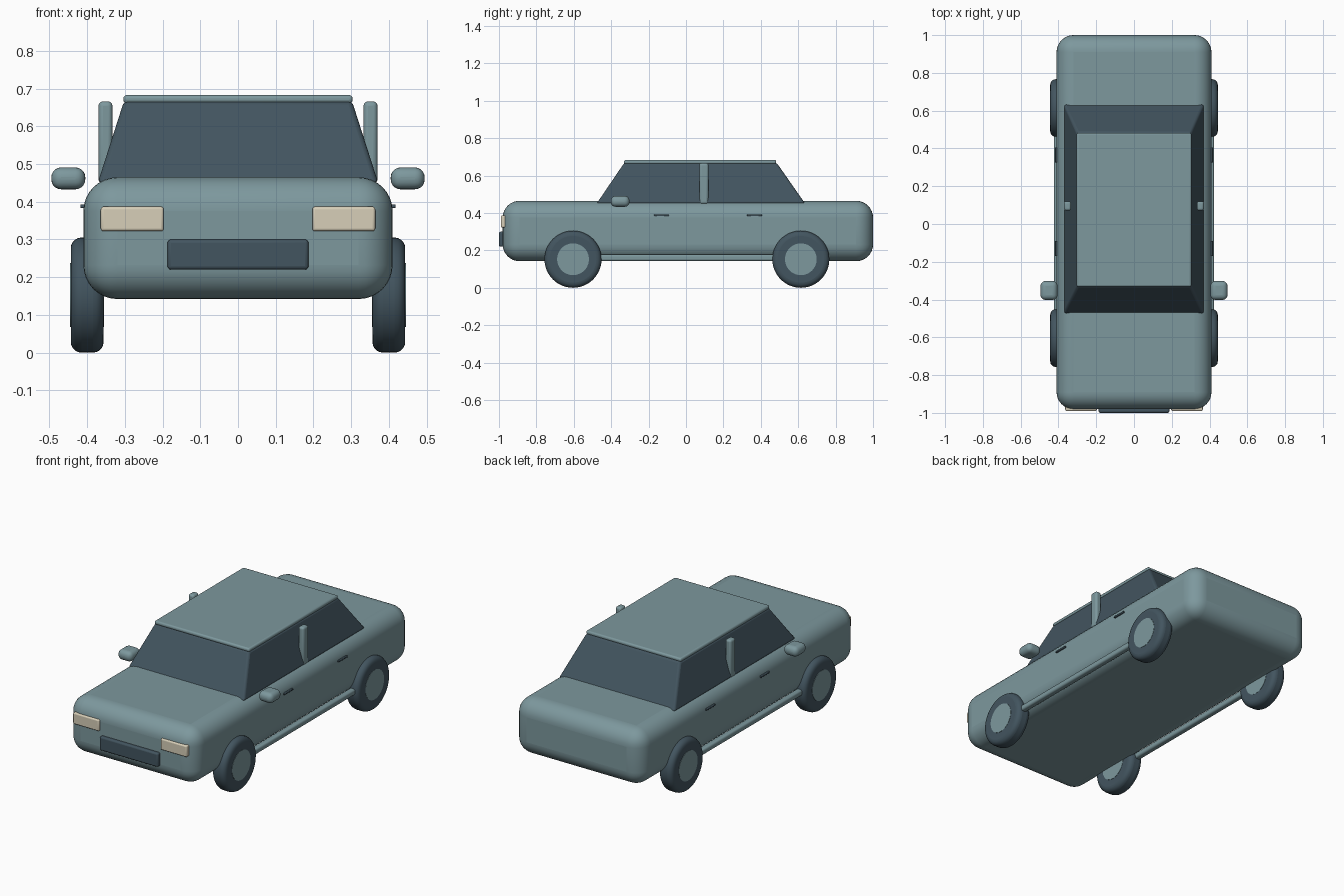
import bpy, bmesh, math
from mathutils import Matrix

if "Cube" in bpy.data.objects:
    bpy.data.objects.remove(bpy.data.objects["Cube"])


def material(name, rgb):
    m = bpy.data.materials.new(name)
    m.diffuse_color = (*rgb, 1)
    m.use_nodes = True
    m.node_tree.nodes["Principled BSDF"].inputs["Base Color"].default_value = m.diffuse_color
    return m


PAINT = material("grey_blue_paint", (0.205, 0.315, 0.34))
DARK = material("dark_glass_and_rubber", (0.055, 0.09, 0.115))
LAMP = material("cream_lamp", (0.68, 0.62, 0.48))


def finish(name, bm, mat, bevel, segments):
    mesh = bpy.data.meshes.new(name)
    bmesh.ops.recalc_face_normals(bm, faces=bm.faces)
    bm.to_mesh(mesh)
    bm.free()
    mesh.materials.append(mat)
    ob = bpy.data.objects.new(name, mesh)
    bpy.context.collection.objects.link(ob)
    if bevel:
        mod = ob.modifiers.new("rounding", 'BEVEL')
        mod.width, mod.segments = bevel, segments
        mod.limit_method, mod.angle_limit = 'ANGLE', math.radians(30)
    bpy.ops.object.select_all(action='DESELECT')
    ob.select_set(True)
    bpy.context.view_layer.objects.active = ob
    bpy.ops.object.shade_smooth_by_angle(angle=math.radians(35))
    return ob


def box(name, x, y, z, mat, bevel=0.0, segments=4, top=None):
    """Rounded box from ranges; top = (x range, y range) makes it taper."""
    bm = bmesh.new()
    bmesh.ops.create_cube(bm, size=1)
    for v in bm.verts:
        hi = v.co.z > 0
        xr, yr = top if (top and hi) else (x, y)
        v.co = (xr[v.co.x > 0], yr[v.co.y > 0], z[hi])
    return finish(name, bm, mat, bevel, segments)


def disc(name, x, y, z, radius, width, mat, bevel=0.0):
    bm = bmesh.new()
    bmesh.ops.create_cone(bm, cap_ends=True, segments=48, radius1=radius,
                          radius2=radius, depth=width)
    bm.transform(Matrix.Translation((x, y, z)) @ Matrix.Rotation(math.pi / 2, 4, 'Y'))
    return finish(name, bm, mat, bevel, 5)


# Body, cabin glass and roof
box("body", (-0.41, 0.41), (-0.98, 1.0), (0.142, 0.465), PAINT, 0.09, 8)
box("cabin_glass", (-0.372, 0.372), (-0.478, 0.637), (0.45, 0.668), DARK, 0.012, 3,
    top=((-0.302, 0.302), (-0.33, 0.485)))
box("roof", (-0.304, 0.304), (-0.332, 0.482), (0.661, 0.683), PAINT, 0.009, 3)

# Front grille
box("grille", (-0.187, 0.187), (-1.0, -0.96), (0.22, 0.30), DARK, 0.009, 3)

for s, side in ((-1, "left"), (1, "right")):
    def span(a, b):
        return tuple(sorted((s * a, s * b)))

    # Lamps, door pillars, mirrors and sills
    box("headlight_" + side, span(0.197, 0.364), (-0.99, -0.95), (0.322, 0.387), LAMP, 0.007, 3)
    box("door_pillar_" + side, span(0.333, 0.37), (0.071, 0.12), (0.448, 0.666), PAINT, 0.012, 4)
    box("mirror_" + side, span(0.405, 0.495), (-0.402, -0.302), (0.433, 0.491), PAINT, 0.026, 5)
    box("sill_" + side, span(0.388, 0.424), (-0.56, 0.56), (0.143, 0.177), PAINT, 0.011, 4)

    # Door handles
    for y, place in ((-0.13, "front"), (0.366, "rear")):
        box(f"{place}_handle_{side}", span(0.40, 0.418), (y - 0.04, y + 0.04),
            (0.383, 0.393), DARK, 0.003, 2)

    # Tyres and hubs
    for y, place in ((-0.604, "front"), (0.614, "rear")):
        disc(f"{place}_tyre_{side}", s * 0.4, y, 0.1525, 0.1525, 0.087, DARK, 0.028)
        disc(f"{place}_hub_{side}", s * 0.4, y, 0.1525, 0.085, 0.09, PAINT)
